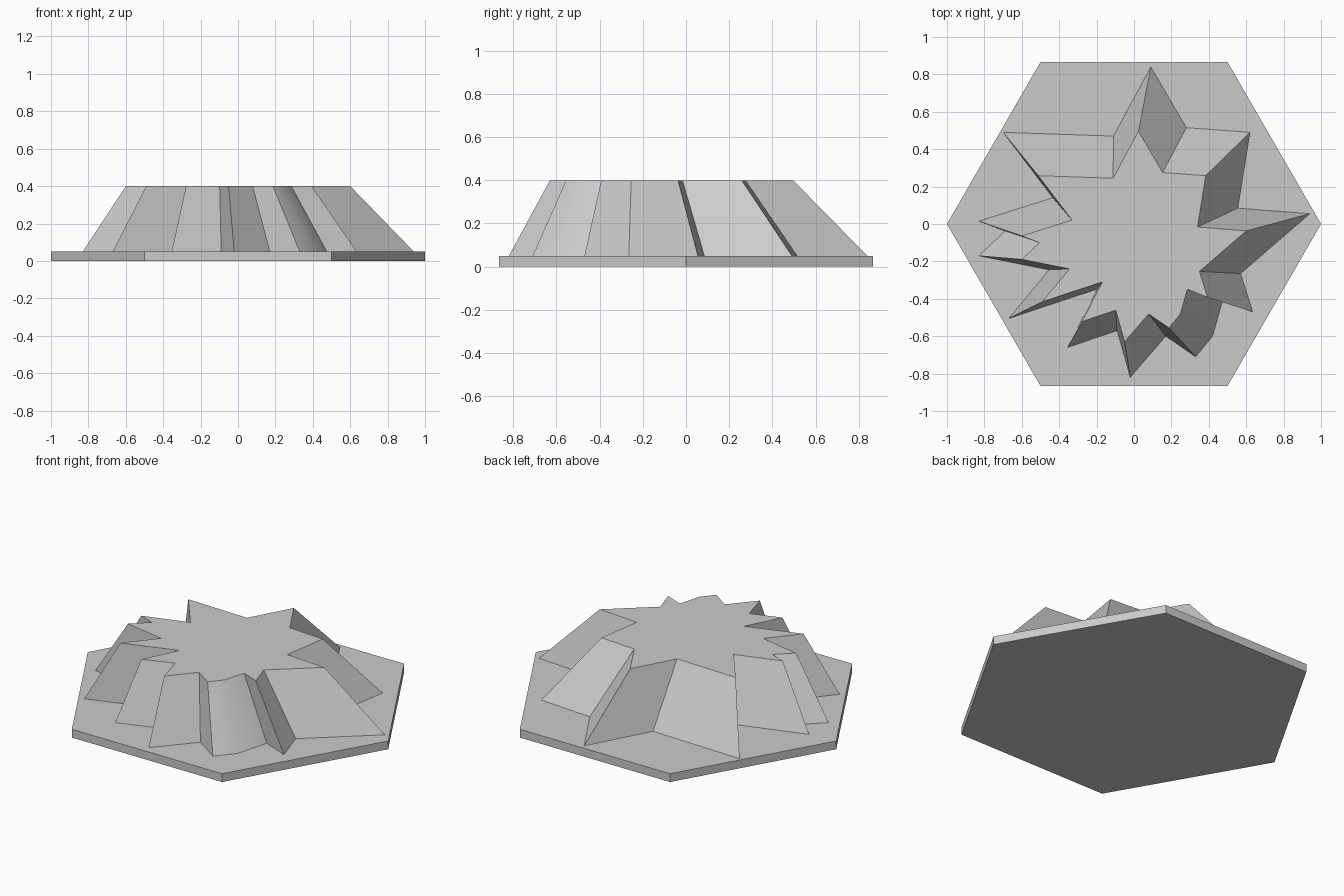
import bpy
import bmesh
from math import cos, sin, radians

cube = bpy.data.objects.get("Cube")
if cube:
    bpy.data.objects.remove(cube, do_unlink=True)

stone = bpy.data.materials.new("stone_grey")
stone.use_nodes = True
grey = (0.6, 0.6, 0.6, 1)
stone.diffuse_color = grey
stone.node_tree.nodes["Principled BSDF"].inputs["Base Color"].default_value = grey


def tapered_prism(name, outline, bottom, top, scale=1.0, shift=(0, 0)):
    """Extrude an outline upward, scaling and shifting its upper end."""
    bm = bmesh.new()
    low = [bm.verts.new((x, y, bottom)) for x, y in outline]
    high = [bm.verts.new((x * scale + shift[0], y * scale + shift[1], top))
            for x, y in outline]
    bm.faces.new(low)
    bm.faces.new(high)
    count = len(outline)
    for i in range(count):
        j = (i + 1) % count
        bm.faces.new((low[i], low[j], high[j], high[i]))
    bmesh.ops.recalc_face_normals(bm, faces=bm.faces)
    mesh = bpy.data.meshes.new(name)
    bm.to_mesh(mesh)
    bm.free()
    mesh.materials.append(stone)
    obj = bpy.data.objects.new(name, mesh)
    bpy.context.collection.objects.link(obj)
    bpy.ops.object.select_all(action="DESELECT")
    obj.select_set(True)
    bpy.context.view_layer.objects.active = obj
    bpy.ops.object.shade_smooth_by_angle(angle=radians(30))
    return obj


# Hexagonal base tile
hexagon = [(cos(radians(60 * i)), sin(radians(60 * i))) for i in range(6)]
tapered_prism("hex_tile", hexagon, 0, 0.05)

# Jagged flat-topped hill, clockwise from the back spur
ridge = [
    (0.09, 0.84), (0.28, 0.515), (0.62, 0.49), (0.555, 0.085),
    (0.94, 0.055), (0.57, -0.265), (0.635, -0.47), (0.475, -0.405),
    (0.42, -0.6), (0.33, -0.71), (0.17, -0.6), (-0.02, -0.82),
    (-0.09, -0.57), (-0.355, -0.66), (-0.196, -0.348), (-0.67, -0.505),
    (-0.454, -0.245), (-0.83, -0.17), (-0.69, -0.038), (-0.83, 0.015),
    (-0.435, 0.14), (-0.7, 0.49), (-0.11, 0.47),
]
tapered_prism("plateau_hill", ridge, 0.05, 0.4, 0.678, (-0.037, -0.074))
